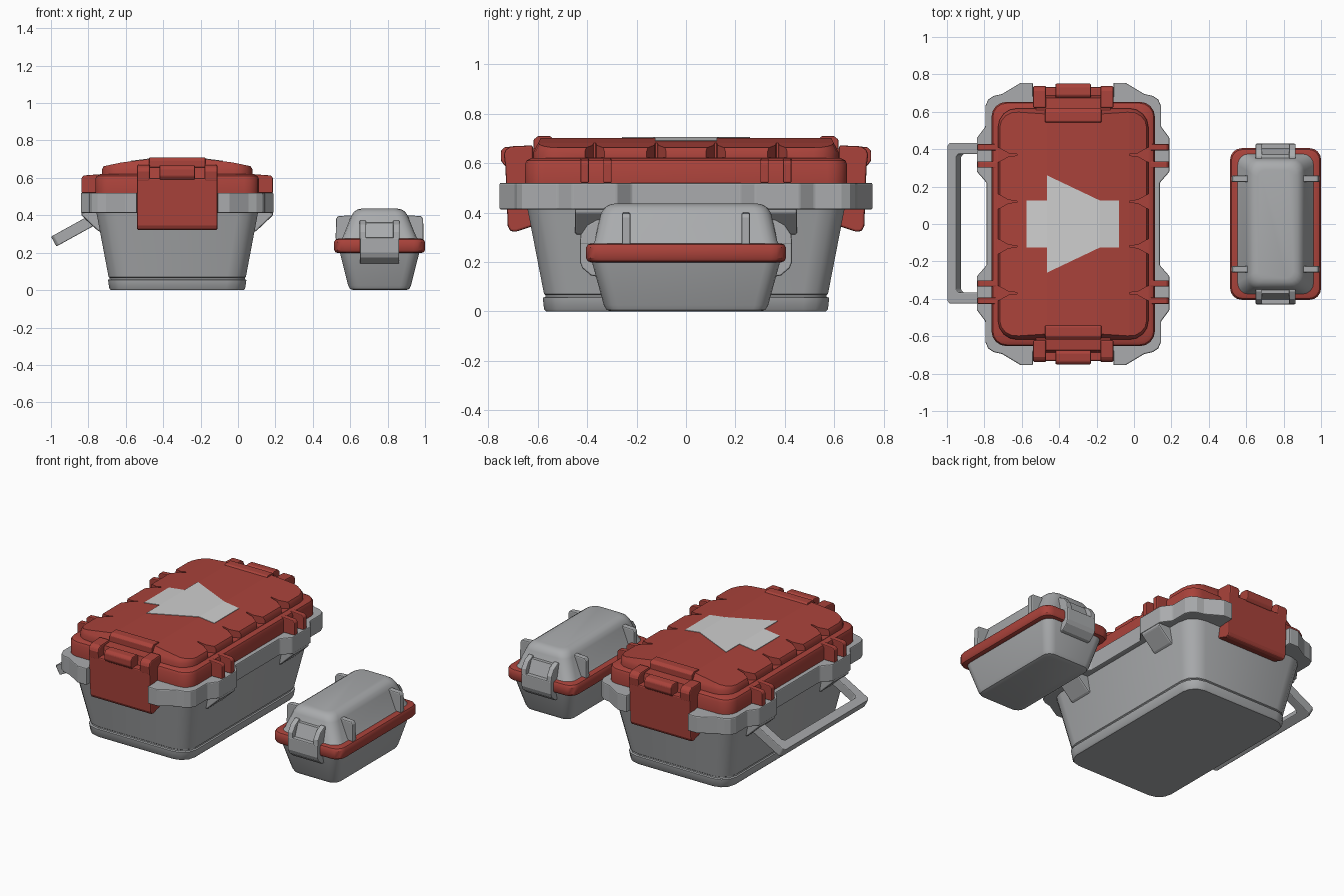
import bpy, bmesh, math
from mathutils import Matrix

if "Cube" in bpy.data.objects:
    bpy.data.objects.remove(bpy.data.objects["Cube"])

def material(name, rgb):
    m = bpy.data.materials.new(name)
    m.diffuse_color = (*rgb, 1)
    m.use_nodes = True
    m.node_tree.nodes["Principled BSDF"].inputs["Base Color"].default_value = m.diffuse_color
    return m

RED = material("brick red", (0.40, 0.055, 0.043))
GREY = material("mid grey", (0.40, 0.41, 0.42))
PALE = material("pale grey", (0.62, 0.62, 0.62))
CX, SX = -0.325, 0.757      # x centres of the large and the small box

def finish(name, bm, mat, bevel=0.0, smooth=False):
    bmesh.ops.recalc_face_normals(bm, faces=bm.faces)
    me = bpy.data.meshes.new(name)
    bm.to_mesh(me)
    bm.free()
    ob = bpy.data.objects.new(name, me)
    bpy.context.collection.objects.link(ob)
    me.materials.append(mat)
    if smooth:
        me.shade_smooth()
        me.set_sharp_from_angle(angle=math.radians(35))
    if bevel:
        b = ob.modifiers.new("bevel", 'BEVEL')
        b.width, b.segments, b.limit_method = bevel, 2, 'ANGLE'
        b.angle_limit = math.radians(35)
    return ob

def loft(name, cx, rings, mat, segs=4):
    """Stack of rounded rectangles: (half x, half y, z, corner radius)."""
    bm = bmesh.new()
    loops = []
    for hx, hy, z, r in rings:
        loop = []
        for k, (sx, sy) in enumerate(((1, 1), (-1, 1), (-1, -1), (1, -1))):
            for i in range(segs + 1):
                a = math.pi / 2 * (k + i / segs)
                loop.append(bm.verts.new((cx + sx * (hx - r) + r * math.cos(a),
                                          sy * (hy - r) + r * math.sin(a), z)))
        loops.append(loop)
    for a, b in zip(loops, loops[1:]):
        for i in range(len(a)):
            j = (i + 1) % len(a)
            bm.faces.new((a[i], a[j], b[j], b[i]))
    bm.faces.new(loops[0])
    bm.faces.new(loops[-1])
    return finish(name, bm, mat, smooth=True)

def prism(name, pts, axis, lo, hi, mat, bevel=0.0, matrix=None):
    """Extrude a 2D outline along an axis."""
    place = {'x': lambda p, t: (t, p[0], p[1]), 'y': lambda p, t: (p[0], t, p[1]),
             'z': lambda p, t: (p[0], p[1], t)}[axis]
    bm = bmesh.new()
    a = [bm.verts.new(place(p, lo)) for p in pts]
    b = [bm.verts.new(place(p, hi)) for p in pts]
    bm.faces.new(a)
    bm.faces.new(b)
    for i in range(len(a)):
        j = (i + 1) % len(a)
        bm.faces.new((a[i], a[j], b[j], b[i]))
    if matrix:
        bm.transform(matrix)
    return finish(name, bm, mat, bevel)

def boolean(ob, cutter, op):
    m = ob.modifiers.new(op.lower(), 'BOOLEAN')
    m.operation, m.object, m.solver = op, cutter, 'EXACT'
    cutter.hide_render = True

def scaled(pts, s, c=0.0):
    return [(c + s * p, q) for p, q in pts]

# ---- Large box: tapered body with base groove
loft("large_body", CX, [(.355, .567, 0, .09), (.363, .575, .008, .1), (.370, .580, .055, .1),
                        (.362, .570, .058, .1), (.362, .570, .066, .1), (.367, .575, .07, .1),
                        (.435, .645, .43, .11)], GREY, 3)

# Rim flange, one quarter outline mirrored twice
quarter = [(.463, .22), (.515, .28), (.515, .46), (.470, .52), (.470, .63), (.455, .665),
           (.425, .685), (.38, .695), (.28, .755), (.215, .755), (.215, .68)]
half = quarter + [(-x, y) for x, y in reversed(quarter)]
outline = half + [(x, -y) for x, y in reversed(half)]
prism("large_rim", [(CX + x, y) for x, y in outline], 'z', .412, .52, GREY, .006)

# Lid lip and arched lid top
loft("large_lid_lip", CX, [(.437, .653, .515, .08), (.437, .653, .595, .08), (.430, .646, .610, .075),
                           (.412, .628, .620, .07)], RED)
arch = [(-.405, .60), (-.405, .652), (-.395, .662), (-.30, .682), (-.14, .702),
        (.14, .702), (.30, .682), (.395, .662), (.405, .652), (.405, .60)]
top = prism("large_lid_top", scaled(arch, 1, CX), 'y', -.65, .65, RED)
cutters = [loft("lid_corner_cutter", CX, [(.402, .618, .5, .1), (.402, .618, .645, .1),
                                          (.393, .609, .662, .095), (.365, .581, .715, .08)], RED)]
boolean(top, cutters[0], 'INTERSECT')
# V notches that split the lid edges into pads
for s in (-1, 1):
    for y in (-.37, -.12, .12, .37):
        pts = [(CX + s * .30, y - .004), (CX + s * .345, y - .008), (CX + s * .42, y - .05),
               (CX + s * .42, y + .05), (CX + s * .345, y + .008), (CX + s * .30, y + .004)]
        c = prism("notch_cutter", pts, 'z', .622, .8, RED)
        boolean(top, c, 'DIFFERENCE')
        cutters.append(c)
dg = bpy.context.evaluated_depsgraph_get()
baked = bpy.data.meshes.new_from_object(top.evaluated_get(dg))
top.modifiers.clear()
top.data = baked
for c in cutters:
    bpy.data.objects.remove(c)

# Raised ridges on the lid ends
for s in (-1, 1):
    ridge = [(s * .535, .695), (s * .55, .710), (s * .600, .710), (s * .617, .695), (s * .617, .65), (s * .535, .65)]
    prism("lid_end_ridge", ridge, 'x', CX - .15, CX + .15, RED, .004)

# Pale arrow plate following the arch
def arch_z(x):
    u = abs(x - CX)
    return .702 if u < .14 else .702 - (u - .14) * .125
bm = bmesh.new()
stations = ([(-.575, .125), (-.465, .125)], [(-.465, .26), (-.185, .127)], [(-.185, .127), (-.08, .125)])
for (x0, w0), (x1, w1) in stations:
    f = [(x0, -w0), (x1, -w1), (x1, w1), (x0, w0)]
    lo = [bm.verts.new((x, y, arch_z(x) - .003)) for x, y in f]
    hi = [bm.verts.new((x, y, arch_z(x) + .003)) for x, y in f]
    bm.faces.new(lo)
    bm.faces.new(hi)
    for i in range(4):
        j = (i + 1) % 4
        bm.faces.new((lo[i], lo[j], hi[j], hi[i]))
finish("lid_arrow_plate", bm, PALE)

# Large latches: plate, ears, recessed back and grip
plate = [(.62, .345), (.69, .322), (.712, .325), (.722, .345), (.732, .60), (.62, .60)]
ear = [(.62, .58), (.731, .58), (.738, .635), (.73, .655), (.71, .668), (.62, .672)]
back = [(.60, .58), (.69, .58), (.675, .655), (.60, .66)]
grip = [(.675, .59), (.735, .59), (.75, .61), (.75, .65), (.735, .665), (.69, .668), (.675, .655)]
for s in (-1, 1):
    prism("large_latch_plate", scaled(plate, s), 'x', CX - .215, CX + .215, RED, .008)
    prism("large_latch_back", scaled(back, s), 'x', CX - .2, CX + .2, RED)
    prism("large_latch_grip", scaled(grip, s), 'x', CX - .095, CX + .095, RED, .006)
    for t in (-1, 1):
        a, b = sorted((CX + t * .145, CX + t * .215))
        prism("large_latch_ear", scaled(ear, s), 'x', a, b, RED, .008)

# Hinge ribs and the gussets below the rim
rib = [(.38, .52), (.512, .52), (.512, .60), (.50, .613), (.38, .622)]
gusset = [(.39, .30), (.425, .318), (.512, .40), (.512, .42), (.39, .42)]
for s in (-1, 1):
    for t in (-1, 1):
        for y in (.318, .410):
            prism("hinge_rib", scaled(rib, s, CX), 'y', t * y - .017, t * y + .017, RED, .005)
        a, b = sorted((t * .29, t * .45))
        prism("rim_gusset", scaled(gusset, s, CX), 'y', a, b, GREY, .008)

# Carry handle: flat U tilted down from the left side
U = [(0, .43), (.265, .43), (.28, .415)]
V = [(.225, .355), (.21, .37), (0, .37)]
handle = U + [(x, -y) for x, y in reversed(U)] + [(x, -y) for x, y in reversed(V)] + V
prism("carry_handle", handle, 'z', -.03, .03, GREY, .005,
      Matrix.Translation((-.74, .004, .395)) @ Matrix.Rotation(math.radians(-28.9), 4, 'Y')
      @ Matrix.Scale(-1, 4, (1, 0, 0)))

# ---- Small box: tub, red band and domed lid
loft("small_tub", SX, [(.140, .305, 0, .04), (.158, .322, .006, .05), (.168, .333, .025, .055),
                       (.216, .385, .215, .06)], GREY)
loft("small_band", SX, [(.222, .385, .198, .05), (.236, .398, .203, .058), (.243, .405, .215, .06),
                        (.243, .405, .258, .06), (.236, .398, .270, .058), (.222, .385, .275, .05)], RED)
loft("small_lid", SX, [(.207, .378, .27, .06), (.197, .370, .283, .06), (.152, .345, .395, .06),
                       (.138, .332, .418, .058), (.118, .312, .431, .05), (.095, .29, .436, .04)], GREY)

# Small lid ribs
srib = [(.14, .27), (.235, .27), (.233, .38), (.222, .396), (.14, .40)]
for s in (-1, 1):
    for y in (-.242, .242):
        prism("small_lid_rib", scaled(srib, s, SX), 'y', y - .018, y + .018, GREY, .007)

# Small latches: plate, ears and recessed centre
splate = [(.34, .155), (.36, .14), (.385, .145), (.42, .175), (.43, .20), (.43, .28), (.34, .28)]
sear = [(.32, .27), (.43, .27), (.427, .31), (.40, .35), (.36, .372), (.32, .372)]
sback = [(.32, .27), (.408, .27), (.372, .36), (.32, .362)]
for s in (-1, 1):
    prism("small_latch_plate", scaled(splate, s), 'x', SX - .105, SX + .105, GREY, .006)
    prism("small_latch_centre", scaled(sback, s), 'x', SX - .08, SX + .08, GREY)
    for t in (-1, 1):
        a, b = sorted((SX + t * .072, SX + t * .107))
        prism("small_latch_ear", scaled(sear, s), 'x', a, b, GREY, .006)
